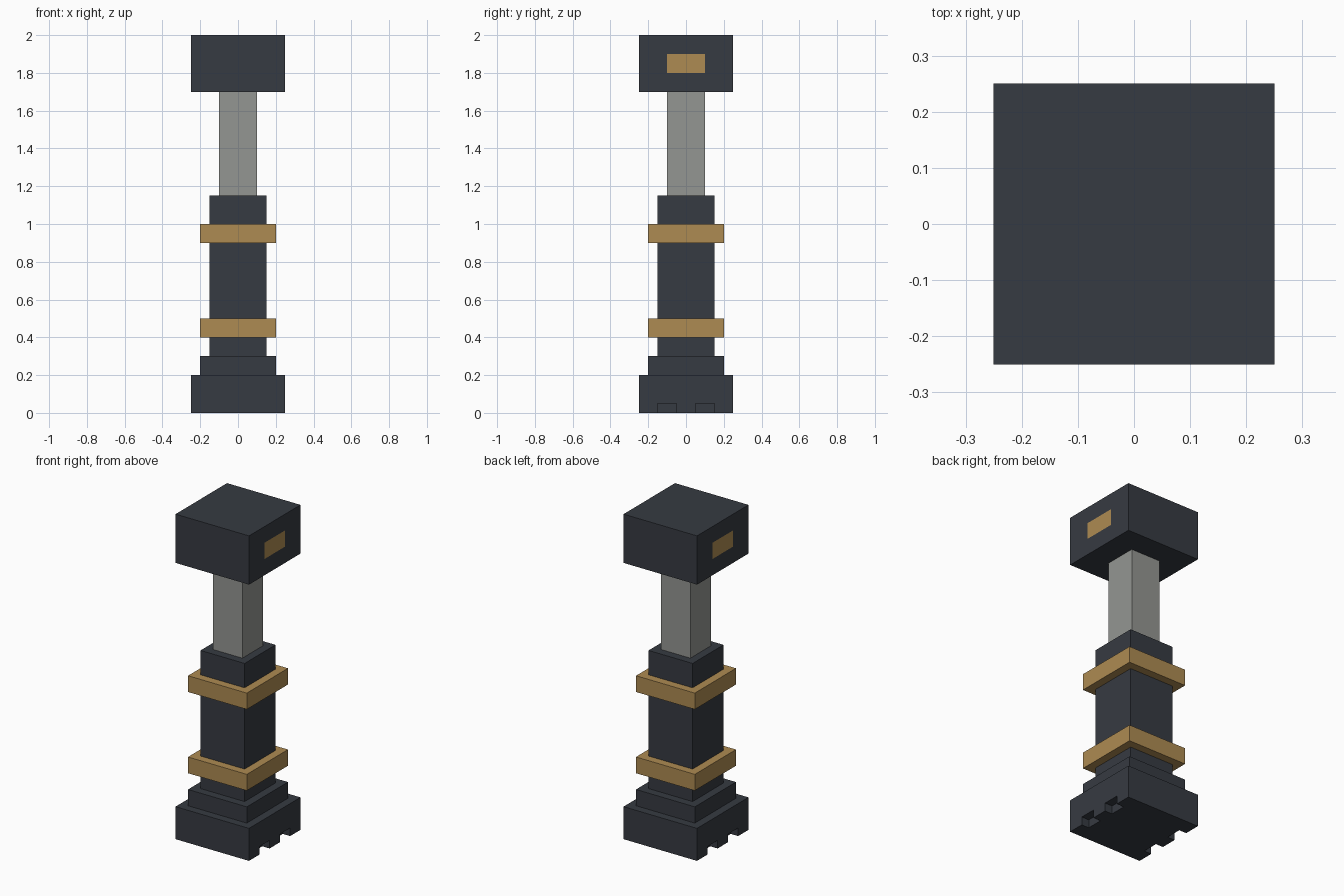
import bpy
import bmesh
from mathutils import Matrix, Vector

if "Cube" in bpy.data.objects:
    bpy.data.objects.remove(bpy.data.objects["Cube"])


def material(name, rgb):
    m = bpy.data.materials.new(name)
    m.diffuse_color = (*rgb, 1.0)
    m.use_nodes = True
    m.node_tree.nodes["Principled BSDF"].inputs["Base Color"].default_value = m.diffuse_color
    return m


DARK = material("dark slate", (0.037, 0.043, 0.054))
GREY = material("steel grey", (0.296, 0.305, 0.287))
GOLD = material("brass", (0.423, 0.258, 0.084))


def block(name, width, z0, z1, mat, depth=None, x=0.0, y=0.0):
    """Flat-shaded box standing from z0 to z1."""
    bm = bmesh.new()
    size = Vector((width, depth or width, z1 - z0))
    bmesh.ops.create_cube(bm, size=1.0, matrix=Matrix.Diagonal(size).to_4x4())
    mesh = bpy.data.meshes.new(name)
    bm.to_mesh(mesh)
    bm.free()
    mesh.materials.append(mat)
    ob = bpy.data.objects.new(name, mesh)
    ob.location = (x, y, (z0 + z1) / 2)
    bpy.context.collection.objects.link(ob)
    return ob


# Stacked body, from the foot up
base = block("base", 0.5, 0.0, 0.2, DARK)
block("base_step", 0.4, 0.2, 0.3, DARK)
block("grip", 0.3, 0.3, 1.15, DARK)
block("lower_band", 0.4, 0.4, 0.5, GOLD)
block("upper_band", 0.4, 0.9, 1.0, GOLD)
block("shaft", 0.2, 1.15, 1.7, GREY)
head = block("head", 0.5, 1.7, 2.0, DARK)

# Notches in the bottom edges of the left and right sides, 0.05 deep
for sx in (-1, 1):
    for sy in (-1, 1):
        cutter = block("notch_cutter", 0.1, -0.05, 0.05, DARK, x=sx * 0.25, y=sy * 0.1)
        cutter.hide_render = True
        cutter.hide_set(True)
        cut = base.modifiers.new("notch", "BOOLEAN")
        cut.operation = "DIFFERENCE"
        cut.solver = "EXACT"
        cut.object = cutter

# Brass panels inset flush in the left and right faces of the head
head.data.materials.append(GOLD)
bm = bmesh.new()
bm.from_mesh(head.data)
bm.normal_update()
for face in [f for f in bm.faces if abs(f.normal.x) > 0.9]:
    bmesh.ops.inset_individual(bm, faces=[face], thickness=0.05)
    face.material_index = 1
    for v in face.verts:
        v.co.y = 0.1 if v.co.y > 0 else -0.1
        v.co.z = 0.05 if v.co.z > 0 else -0.05
bm.to_mesh(head.data)
bm.free()
